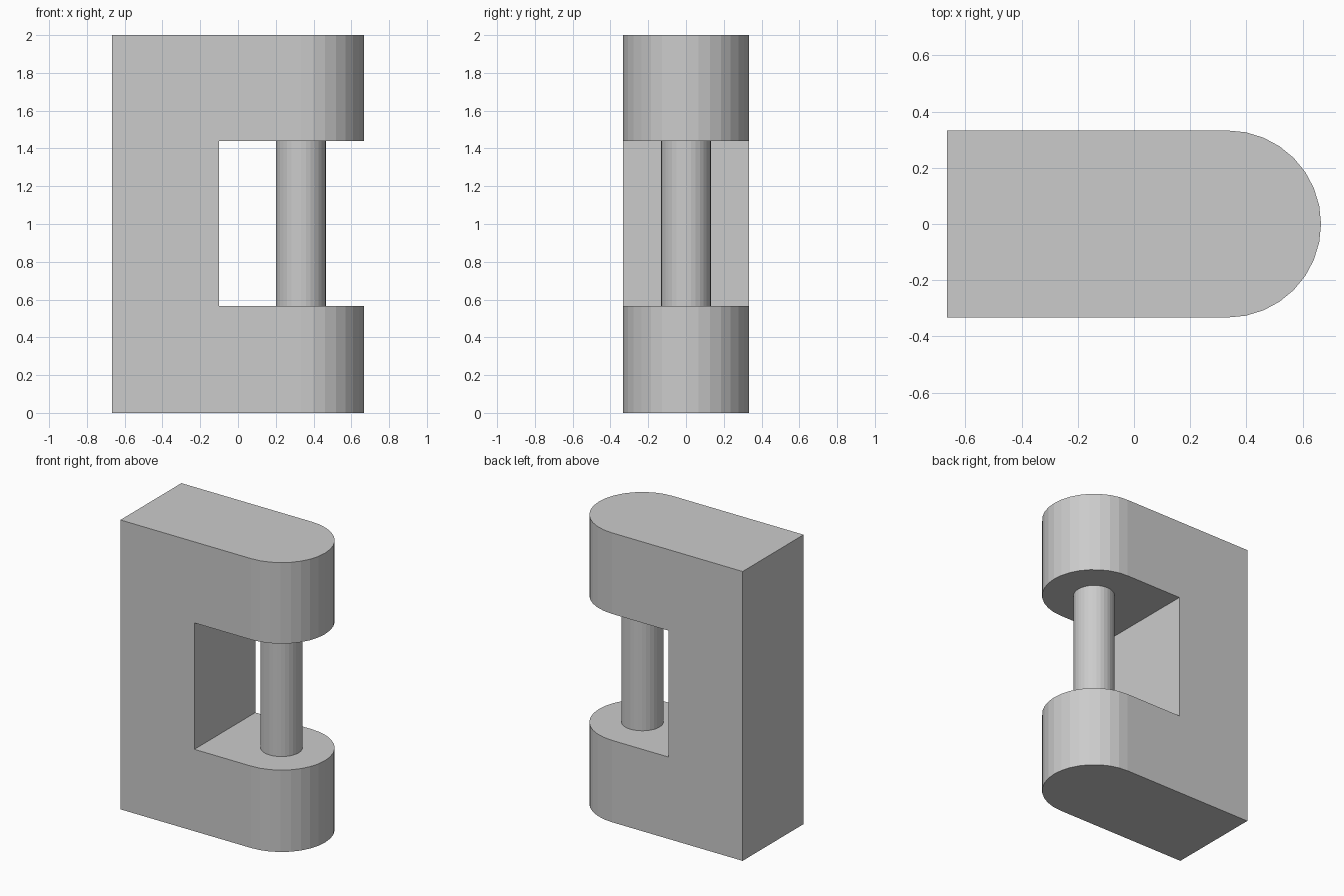
import bpy
import bmesh
from math import sin, cos, pi

if "Cube" in bpy.data.objects:
    bpy.data.objects.remove(bpy.data.objects["Cube"])

R = 0.333             # half width and rounded end radius
GAP = (0.566, 1.44)   # opening between the arms
SEG = 16              # facets on the half-round end


def prism(name, outline, z0, z1):
    """Extrude a counter-clockwise xy outline from z0 to z1."""
    bm = bmesh.new()
    base = bm.faces.new([bm.verts.new((x, y, z0)) for x, y in outline])
    top = bmesh.ops.extrude_face_region(bm, geom=[base], use_keep_orig=True)["geom"]
    verts = [g for g in top if isinstance(g, bmesh.types.BMVert)]
    bmesh.ops.translate(bm, verts=verts, vec=(0, 0, z1 - z0))
    bmesh.ops.recalc_face_normals(bm, faces=bm.faces)
    mesh = bpy.data.meshes.new(name)
    bm.to_mesh(mesh)
    bm.free()
    obj = bpy.data.objects.new(name, mesh)
    bpy.context.collection.objects.link(obj)
    return obj


# Lock body: block with a half-round end
outline = [(-2 * R, R), (-2 * R, -R)]
for i in range(SEG + 1):
    a = -pi / 2 + pi * i / SEG
    outline.append((R + R * cos(a), R * sin(a)))
body = prism("lock_body", outline, 0, 2)

# Opening cut through the body, leaving the spine and two arms
cutter = prism("opening_cutter", [(-0.1, -1), (1, -1), (1, 1), (-0.1, 1)], *GAP)
cutter.hide_render = True
cut = body.modifiers.new("opening", "BOOLEAN")
cut.operation, cut.solver, cut.object = "DIFFERENCE", "EXACT", cutter
bpy.context.view_layer.objects.active = body
bpy.ops.object.modifier_apply(modifier=cut.name)
bpy.data.objects.remove(cutter)

# Pin bridging the two arms
bpy.ops.mesh.primitive_cylinder_add(vertices=2 * SEG, radius=0.132,
                                    depth=GAP[1] - GAP[0] + 0.02,
                                    location=(R, 0, sum(GAP) / 2))
bpy.context.object.name = "locking_pin"
